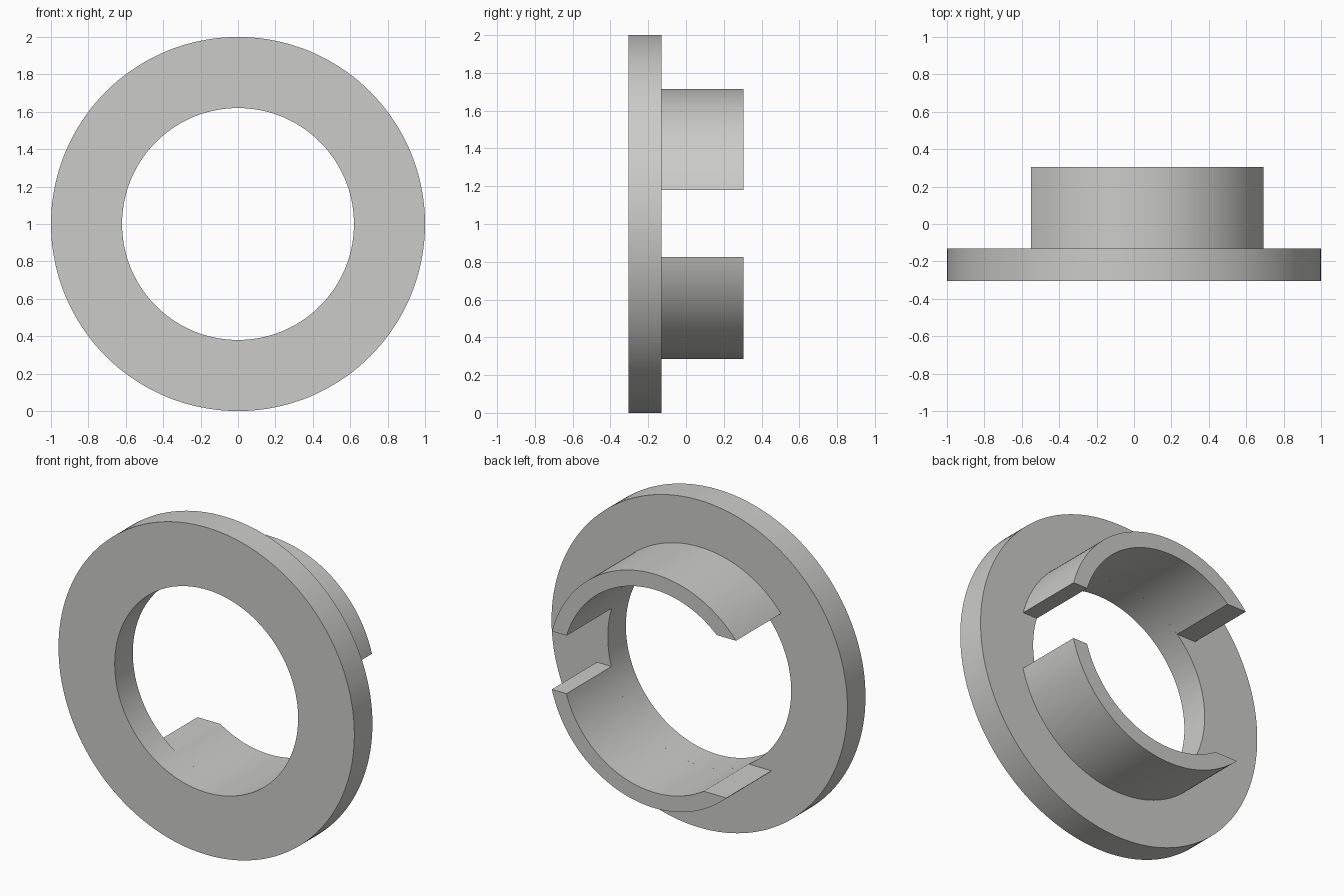
import bpy, bmesh, math

if "Cube" in bpy.data.objects:
    bpy.data.objects.remove(bpy.data.objects["Cube"])

BORE, TAB_R, FLANGE_R = 0.62, 0.715, 1.0
CENTRE_Z = 1.0
FRONT, STEP, BACK = -0.305, -0.13, 0.305

grey = bpy.data.materials.new("light_grey")
grey.diffuse_color = (0.60, 0.60, 0.58, 1)
grey.use_nodes = True
grey.node_tree.nodes["Principled BSDF"].inputs["Base Color"].default_value = grey.diffuse_color


def arc_band(name, outer, inner, y0, y1, segments, closed=False):
    """Extrude the band between two arcs; outer and inner are (radius, start, end)."""
    bm = bmesh.new()
    rows = []
    for i in range(segments if closed else segments + 1):
        t = i / segments
        row = []
        for (r, a0, a1), y in ((outer, y0), (outer, y1), (inner, y1), (inner, y0)):
            a = a0 + (a1 - a0) * t
            row.append(bm.verts.new((r * math.cos(a), y, CENTRE_Z + r * math.sin(a))))
        rows.append(row)
    for i in range(segments):
        p, q = rows[i], rows[(i + 1) % len(rows)]
        for k in range(4):
            m = (k + 1) % 4
            bm.faces.new((p[k], p[m], q[m], q[k]))
    if not closed:
        bm.faces.new(rows[0])
        bm.faces.new(rows[-1])
    bmesh.ops.recalc_face_normals(bm, faces=bm.faces)
    mesh = bpy.data.meshes.new(name)
    bm.to_mesh(mesh)
    bm.free()
    mesh.materials.append(grey)
    obj = bpy.data.objects.new(name, mesh)
    bpy.context.collection.objects.link(obj)
    bpy.ops.object.select_all(action='DESELECT')
    obj.select_set(True)
    bpy.context.view_layer.objects.active = obj
    bpy.ops.object.shade_smooth_by_angle(angle=math.radians(30))
    return obj


def tab(name, side, right_h, left_h):
    """Curved tab whose ends are cut level at given heights off the axis."""
    def arc(r):
        return (r, side * math.asin(right_h / r),
                side * (math.pi - math.asin(left_h / r)))
    arc_band(name, arc(TAB_R), arc(BORE), STEP, BACK, 64)


# Flat flange ring
full = 2 * math.pi
arc_band("flange_ring", (FLANGE_R, 0, full), (BORE, 0, full), FRONT, STEP, 144, True)

# Curved tabs behind the flange
tab("upper_tab", 1, 0.18, 0.455)
tab("lower_tab", -1, 0.175, 0.523)
